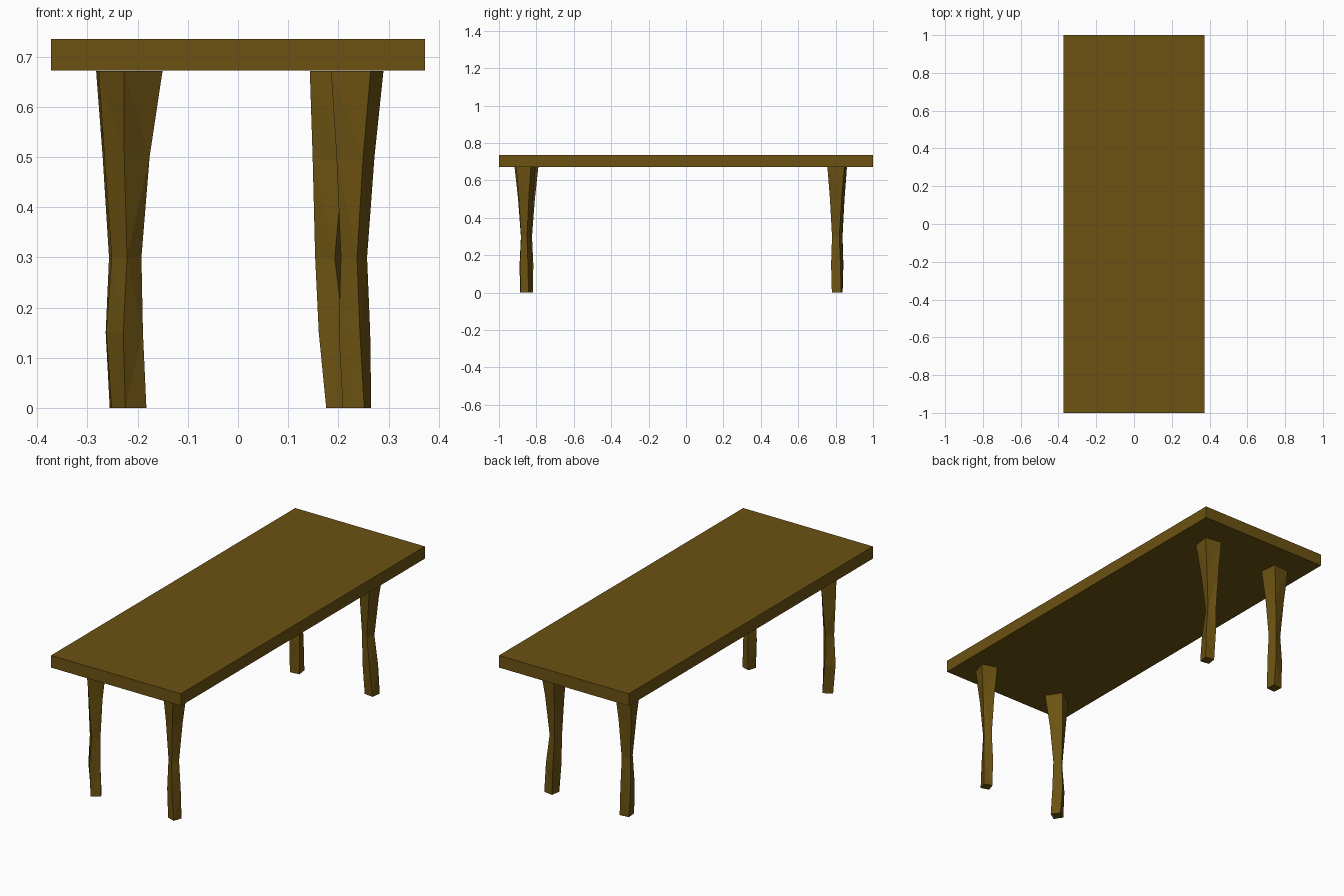
import bpy, bmesh
from math import radians, cos, sin, pi, sqrt

if "Cube" in bpy.data.objects:
    bpy.data.objects.remove(bpy.data.objects["Cube"])

# Dark wood
wood = bpy.data.materials.new("dark_wood")
wood.diffuse_color = (0.15, 0.085, 0.006, 1)
wood.use_nodes = True
wood.node_tree.nodes["Principled BSDF"].inputs["Base Color"].default_value = wood.diffuse_color


def add_object(name, bm):
    bmesh.ops.recalc_face_normals(bm, faces=bm.faces)
    mesh = bpy.data.meshes.new(name)
    bm.to_mesh(mesh)
    bm.free()
    mesh.materials.append(wood)
    obj = bpy.data.objects.new(name, mesh)
    bpy.context.collection.objects.link(obj)
    return obj


# Tabletop slab
bm = bmesh.new()
bmesh.ops.create_cube(bm, size=1)
bmesh.ops.scale(bm, vec=(0.744, 2.0, 0.063), verts=bm.verts)
bmesh.ops.translate(bm, vec=(0, 0, 0.7035), verts=bm.verts)
add_object("tabletop", bm)

# Hewn leg profile: height, side length, extra twist in degrees
PROFILE = [(0.0, 0.050, 0), (0.15, 0.052, 8), (0.30, 0.042, 14),
           (0.50, 0.064, 5), (0.671, 0.092, 0)]


def leg(name, y, turn, centres, twist=1, size=1):
    """Four-sided twisted leg; centres gives the x position of each ring."""
    bm = bmesh.new()
    rings = []
    for (z, side, extra), x in zip(PROFILE, centres):
        r = side * size / sqrt(2)
        a0 = radians(turn + extra * twist) + pi / 4
        rings.append([bm.verts.new((x + r * cos(a0 + i * pi / 2),
                                    y + r * sin(a0 + i * pi / 2), z))
                      for i in range(4)])
    for low, high in zip(rings, rings[1:]):
        for i in range(4):
            j = (i + 1) % 4
            bm.faces.new((low[i], low[j], high[j], high[i]))
    bm.faces.new(rings[0])
    bm.faces.new(rings[-1])
    # Chisel-like triangular facets on the sides
    bmesh.ops.triangulate(bm, faces=[f for f in bm.faces if abs(f.normal.z) < 0.9])
    return add_object(name, bm)


# Legs, each turned differently
leg("front_left_leg", -0.853, 33, (-0.217, -0.226, -0.222, -0.221, -0.214))
leg("front_right_leg", -0.856, -18, (0.237, 0.232, 0.231, 0.234, 0.2375), -1, 0.9)
leg("back_left_leg", 0.810, 6, (-0.228, -0.232, -0.230, -0.232, -0.232))
leg("back_right_leg", 0.808, -8, (0.204, 0.193, 0.181, 0.187, 0.195), -1)
